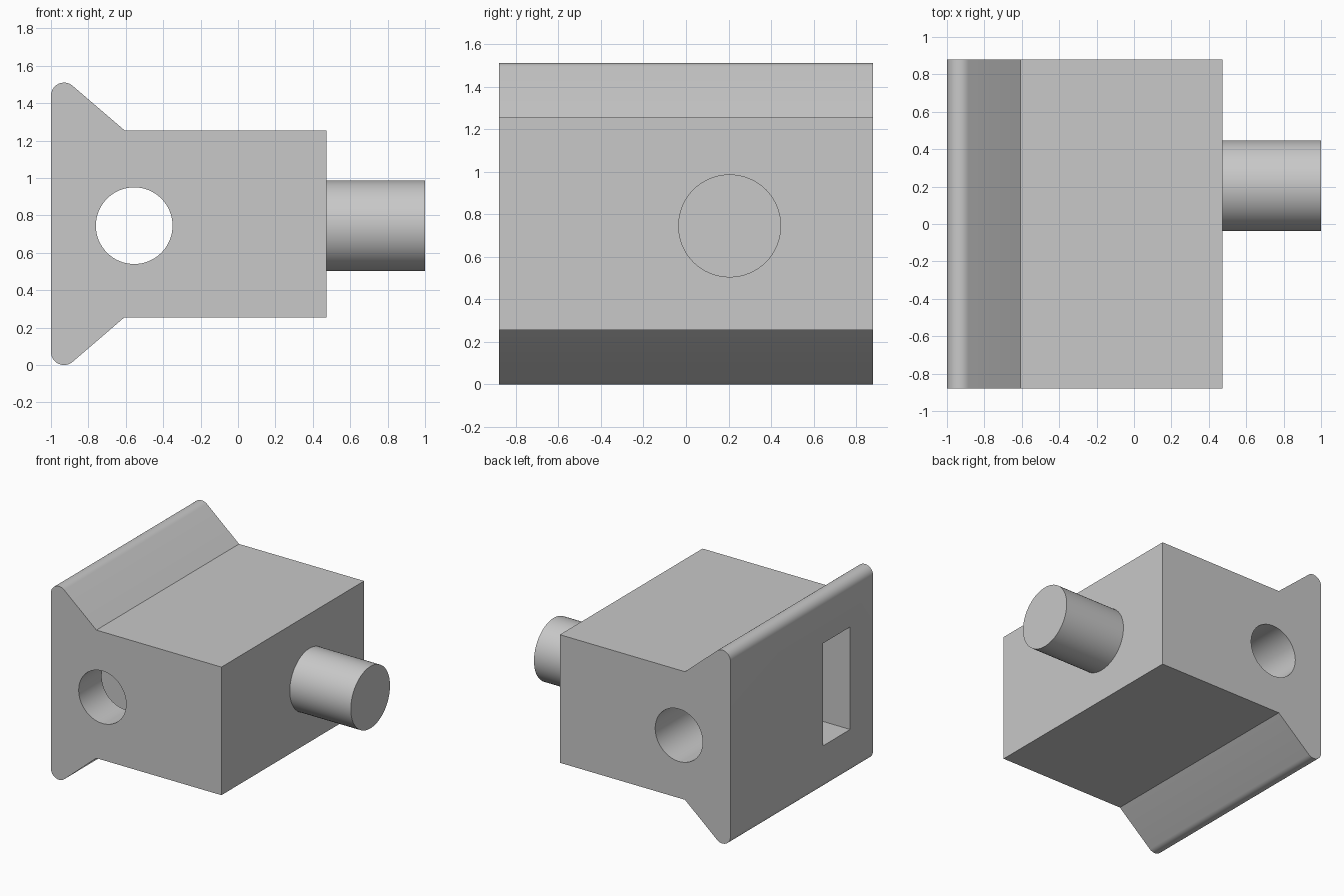
import bpy
import bmesh
from math import pi, radians, cos, sin

old = bpy.data.objects.get("Cube")
if old:
    bpy.data.objects.remove(old)

grey = bpy.data.materials.new("light grey")
grey.use_nodes = True
grey.diffuse_color = (0.58, 0.58, 0.58, 1)
grey.node_tree.nodes["Principled BSDF"].inputs["Base Color"].default_value = grey.diffuse_color

MID = 0.755      # mid height of the block
AXIS = 0.745     # height of the hole, slot and pin
HALF = 0.88      # half width along y


def select(obj):
    bpy.ops.object.select_all(action="DESELECT")
    obj.select_set(True)
    bpy.context.view_layer.objects.active = obj


def cylinder(name, radius, length, center, rotation):
    bpy.ops.mesh.primitive_cylinder_add(vertices=64, radius=radius, depth=length,
                                        location=center, rotation=rotation)
    obj = bpy.context.object
    obj.name = name
    obj.data.materials.append(grey)
    return obj


def cut(obj, cutter):
    cutter.hide_render = True
    select(obj)
    mod = obj.modifiers.new("cut", "BOOLEAN")
    mod.operation = "DIFFERENCE"
    mod.solver = "EXACT"
    mod.object = cutter
    bpy.ops.object.modifier_apply(modifier=mod.name)
    bpy.data.objects.remove(cutter)


# Block profile: upper half with a rounded flange tip, mirrored downward
r = 0.07
upper = [(0.473, 0.5), (-0.607, 0.5)]
for i in range(13):
    a = radians(50 + 130 * i / 12)
    upper.append((-1 + r + r * cos(a), MID - r + r * sin(a)))
profile = upper + [(x, -z) for x, z in reversed(upper)]

bm = bmesh.new()
face = bm.faces.new([bm.verts.new((x, -HALF, MID + z)) for x, z in profile])
ext = bmesh.ops.extrude_face_region(bm, geom=[face])
moved = [v for v in ext["geom"] if isinstance(v, bmesh.types.BMVert)]
bmesh.ops.translate(bm, verts=moved, vec=(0, 2 * HALF, 0))
bmesh.ops.recalc_face_normals(bm, faces=bm.faces)
mesh = bpy.data.meshes.new("flanged_block")
bm.to_mesh(mesh)
bm.free()
block = bpy.data.objects.new("flanged_block", mesh)
bpy.context.collection.objects.link(block)
mesh.materials.append(grey)

# Slot in the flange face
bpy.ops.mesh.primitive_cube_add(size=1, location=(-0.625, -0.43, AXIS))
slot = bpy.context.object
slot.name = "slot_cutter"
slot.scale = (0.95, 0.333, 0.8)
slot.data.materials.append(grey)
cut(block, slot)

# Cross hole right through the block
cut(block, cylinder("hole_cutter", 0.205, 3, (-0.555, 0, AXIS), (pi / 2, 0, 0)))

# Round pin on the side opposite the flange
pin = cylinder("side_pin", 0.242, 0.537, (0.7315, 0.205, AXIS), (0, pi / 2, 0))

for obj in (block, pin):
    select(obj)
    bpy.ops.object.shade_smooth_by_angle(angle=radians(25))
